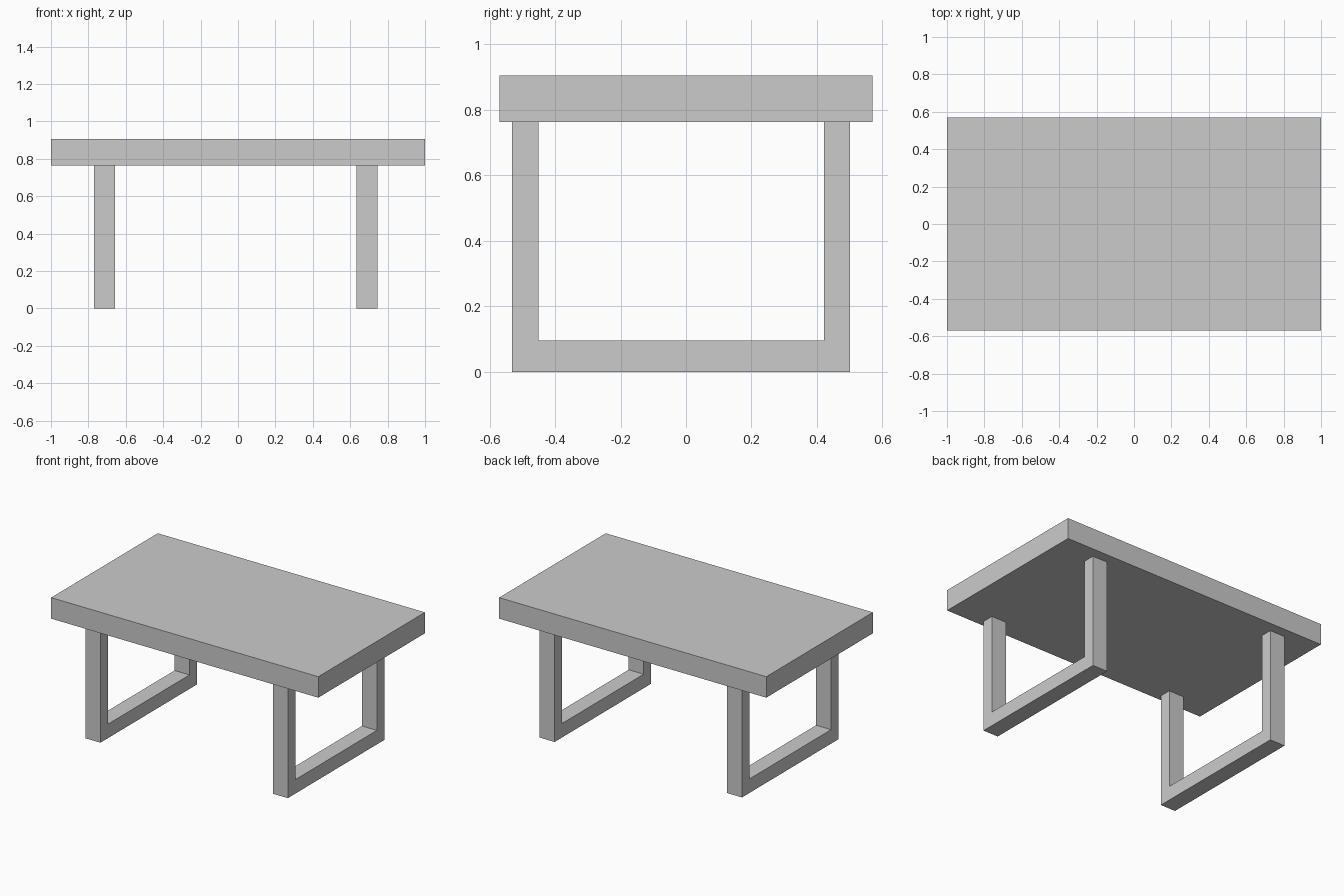
import bpy
import bmesh

if "Cube" in bpy.data.objects:
    bpy.data.objects.remove(bpy.data.objects["Cube"])


def extruded_profile(name, points, x0, x1):
    """Extrude a closed (y, z) profile along x."""
    bm = bmesh.new()
    face = bm.faces.new([bm.verts.new((x0, y, z)) for y, z in points])
    ext = bmesh.ops.extrude_face_region(bm, geom=[face], use_keep_orig=True)
    moved = [v for v in ext["geom"] if isinstance(v, bmesh.types.BMVert)]
    bmesh.ops.translate(bm, verts=moved, vec=(x1 - x0, 0, 0))
    bmesh.ops.recalc_face_normals(bm, faces=bm.faces)
    mesh = bpy.data.meshes.new(name)
    bm.to_mesh(mesh)
    bm.free()
    obj = bpy.data.objects.new(name, mesh)
    bpy.context.collection.objects.link(obj)
    return obj


SLAB_BOTTOM, SLAB_TOP, HALF_DEPTH = 0.763, 0.905, 0.57

# Table top slab
extruded_profile("table_top", [(-HALF_DEPTH, SLAB_BOTTOM), (HALF_DEPTH, SLAB_BOTTOM),
                               (HALF_DEPTH, SLAB_TOP), (-HALF_DEPTH, SLAB_TOP)], -1, 1)

# U-shaped leg frames, slightly off-centre under the slab
y_front, y_back, leg_depth, rail_height = -0.531, 0.501, 0.08, 0.095
u_profile = [
    (y_front, 0), (y_back, 0),
    (y_back, SLAB_BOTTOM), (y_back - leg_depth, SLAB_BOTTOM),
    (y_back - leg_depth, rail_height), (y_front + leg_depth, rail_height),
    (y_front + leg_depth, SLAB_BOTTOM), (y_front, SLAB_BOTTOM),
]
for name, x0 in (("left_leg_frame", -0.77), ("right_leg_frame", 0.633)):
    extruded_profile(name, u_profile, x0, x0 + 0.112)
